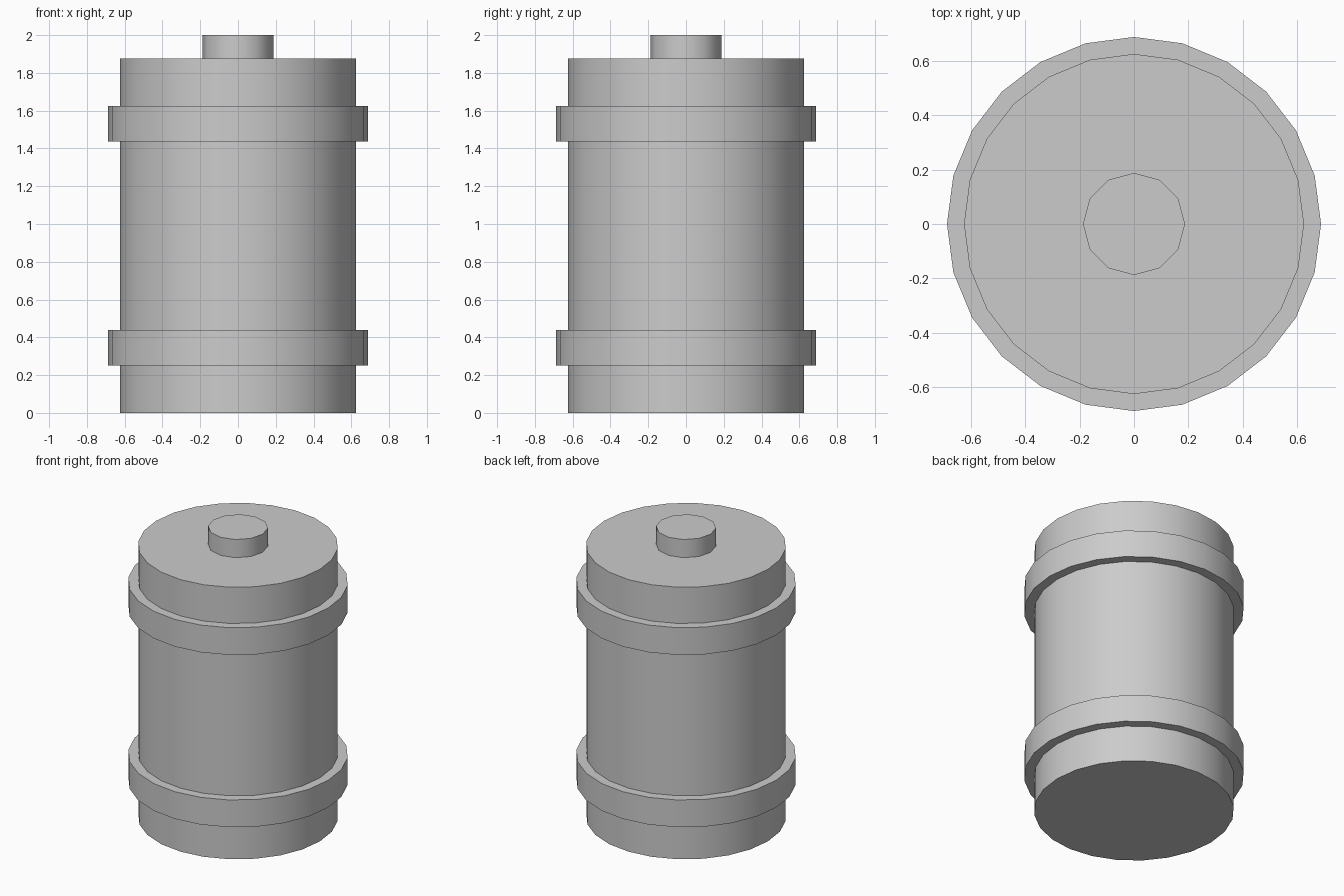
import bpy
import math

if "Cube" in bpy.data.objects:
    bpy.data.objects.remove(bpy.data.objects["Cube"])

grey = bpy.data.materials.new("plain grey")
grey.diffuse_color = (0.6, 0.6, 0.6, 1.0)
grey.use_nodes = True
grey.node_tree.nodes["Principled BSDF"].inputs["Base Color"].default_value = grey.diffuse_color


def cylinder(name, radius, bottom, top, sides):
    """Upright capped cylinder with smooth sides and sharp rims."""
    bpy.ops.mesh.primitive_cylinder_add(
        vertices=sides, radius=radius, depth=top - bottom,
        location=(0, 0, (bottom + top) / 2))
    obj = bpy.context.object
    obj.name = name
    obj.data.materials.append(grey)
    bpy.ops.object.shade_smooth_by_angle(angle=math.radians(40))
    return obj


# Main drum
cylinder("body", 0.625, 0.0, 1.875, 24)

# Raised bands around the drum
cylinder("lower_band", 0.6875, 0.25, 0.4375, 24)
cylinder("upper_band", 0.6875, 1.4375, 1.625, 24)

# Small plug on the lid
cylinder("top_plug", 0.1875, 1.875, 2.0, 12)
